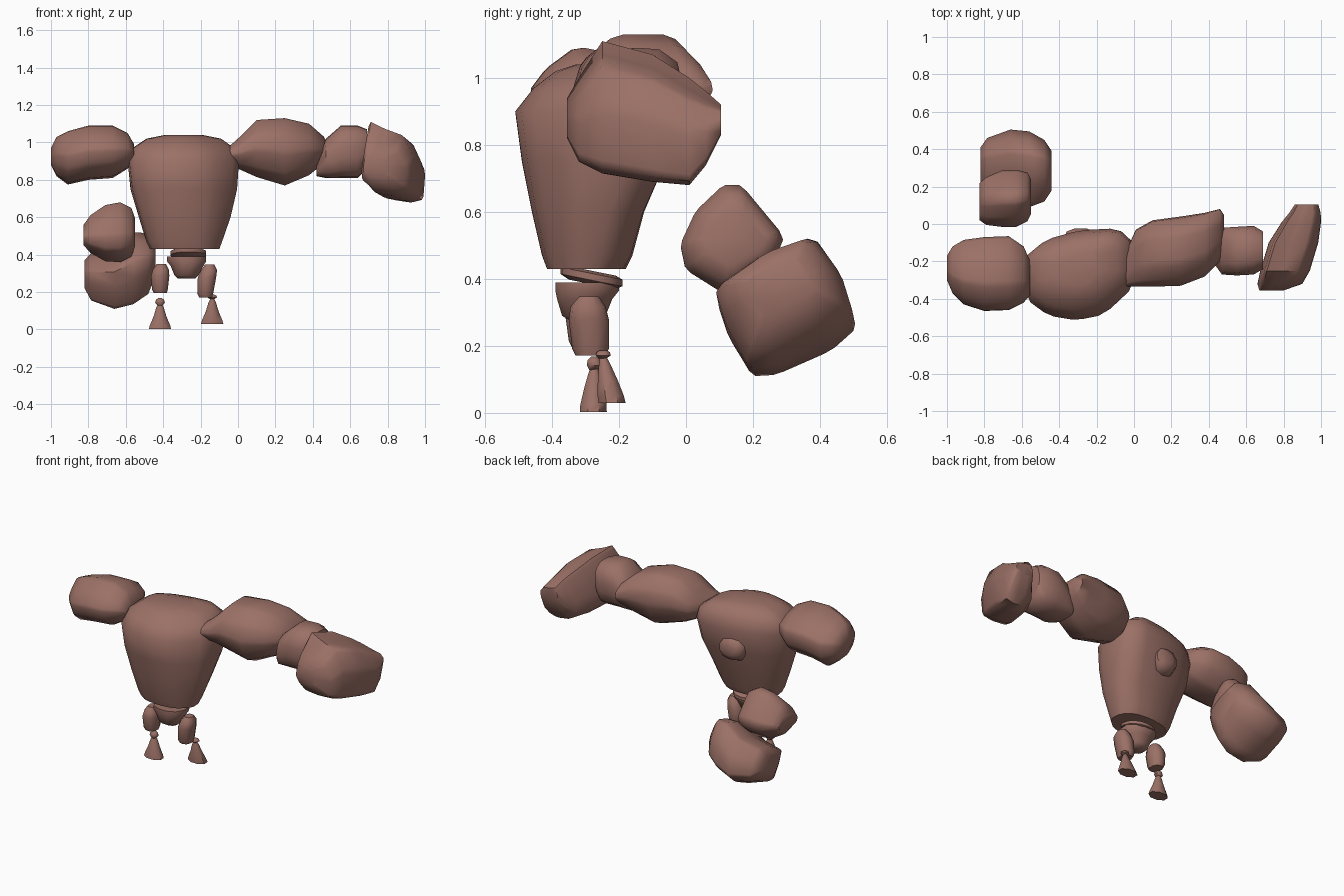
import bpy, bmesh, math

clay = bpy.data.materials.new("reddish_brown_stone")
clay.diffuse_color = (0.33, 0.165, 0.135, 1)

AXES = {"x": lambda t, u, v: (t, u, v),
        "y": lambda t, u, v: (u, t, v),
        "z": lambda t, u, v: (u, v, t)}


def rounded(sides=14, power=3.0):
    """Superellipse outline."""
    pts = []
    for i in range(sides):
        a = 2 * math.pi * (i + 0.5) / sides
        c, s = math.cos(a), math.sin(a)
        r = (abs(c) ** power + abs(s) ** power) ** (-1 / power)
        pts.append((r * c, r * s))
    return pts


def soften(poly, k=0.2):
    """Cut each corner of an outline once."""
    out = []
    for i, (x, y) in enumerate(poly):
        for px, py in (poly[i - 1], poly[(i + 1) % len(poly)]):
            out.append((x + (px - x) * k, y + (py - y) * k))
    return out


def fit(outline):
    """Scale an outline to the unit square."""
    us, vs = [p[0] for p in outline], [p[1] for p in outline]
    return [((u - min(us)) / (max(us) - min(us)), (v - min(vs)) / (max(vs) - min(vs)))
            for u, v in outline]


def loft(name, axis, rings, outline=None, end_outline=None):
    """Rings are (position, low u, high u, low v, high v) along an axis."""
    first = fit(outline or rounded())
    last = fit(end_outline) if end_outline else first
    n = len(first)
    bm = bmesh.new()
    loops = []
    for k, (t, u0, u1, v0, v1) in enumerate(rings):
        f = k / (len(rings) - 1)
        shape = fit([(a[0] + (b[0] - a[0]) * f, a[1] + (b[1] - a[1]) * f)
                     for a, b in zip(first, last)])
        loops.append([bm.verts.new(AXES[axis](t, u0 + (u1 - u0) * u, v0 + (v1 - v0) * v))
                      for u, v in shape])
    for a, b in zip(loops, loops[1:]):
        for i in range(n):
            j = (i + 1) % n
            bm.faces.new((a[i], a[j], b[j], b[i]))
    bm.faces.new(loops[0])
    bm.faces.new(loops[-1])
    bmesh.ops.recalc_face_normals(bm, faces=bm.faces[:])
    me = bpy.data.meshes.new(name)
    bm.to_mesh(me)
    bm.free()
    me.materials.append(clay)
    ob = bpy.data.objects.new(name, me)
    bpy.context.collection.objects.link(ob)
    bpy.ops.object.select_all(action="DESELECT")
    ob.select_set(True)
    bpy.context.view_layer.objects.active = ob
    bpy.ops.object.shade_smooth_by_angle(angle=math.radians(50))
    return ob


# Torso: rounded at the hips, skewed and broad at the shoulders
hip_outline = soften([(-1, .25), (-.92, -.5), (-.55, -.9), (0, -1), (.55, -.88),
                      (.97, -.3), (.95, .4), (.6, .9), (0, 1), (-.65, .8)])
shoulder_outline = soften([(-1, .35), (-.97, -.6), (-.55, -.92), (-.1, -1.02), (.35, -.9),
                           (1, -.25), (1, .8), (.75, 1), (0, .85), (-.55, .65)])
loft("torso", "z", [
    (.43, -.47, -.10, -.415, -.18), (.47, -.49, -.085, -.43, -.16),
    (.60, -.53, -.04, -.46, -.125), (.75, -.575, -.005, -.49, -.06),
    (.90, -.59, .005, -.51, -.025), (.97, -.565, -.02, -.455, -.04),
    (1.02, -.49, -.09, -.39, -.08), (1.04, -.39, -.19, -.33, -.15)],
    hip_outline, shoulder_outline)

# Knob on the back
loft("back_knob", "y", [
    (-.16, -.375, -.21, .69, .86), (-.08, -.375, -.21, .69, .86),
    (-.04, -.36, -.215, .71, .84), (-.025, -.32, -.25, .74, .80)], rounded(10, 2.5))

# Arm stump on the -x side
loft("left_upper_arm", "x", [
    (-1.0, -.30, -.17, .88, .97), (-.97, -.37, -.12, .82, 1.03),
    (-.91, -.43, -.085, .775, 1.06), (-.80, -.465, -.07, .80, 1.09),
    (-.67, -.46, -.065, .81, 1.09), (-.59, -.42, -.12, .86, 1.05),
    (-.555, -.38, -.20, .91, .99)],
    soften([(-1, .1), (-.75, .55), (-.3, 1), (.4, .8), (1, .3), (.9, -.45),
            (.45, -1), (-.4, -.9), (-.85, -.45)], .15))

# Outstretched arm on the +x side
loft("right_upper_arm", "x", [
    (-.07, -.33, -.26, .90, .95), (-.04, -.335, -.14, .88, .985), (.01, -.335, -.03, .855, 1.03),
    (.10, -.335, .02, .815, 1.12), (.25, -.33, .04, .77, 1.13),
    (.38, -.28, .06, .825, 1.10), (.46, -.20, .08, .89, 1.03),
    (.48, -.12, .05, .93, .99)],
    soften([(-1, 0), (-.85, .55), (-.35, 1), (.55, 1), (.95, .5), (1, 0),
            (.7, -.7), (0, -1), (-.7, -.7)], .15))
loft("right_elbow", "x", [
    (.42, -.20, -.05, .82, .88), (.47, -.27, -.02, .81, 1.02),
    (.55, -.275, -.015, .81, 1.09), (.64, -.27, -.01, .81, 1.09),
    (.69, -.24, -.04, .86, 1.07)])
loft("right_fist", "y", [
    (-.355, .67, .80, .82, .94), (-.32, .66, .90, .75, 1.0),
    (-.25, .675, .94, .715, 1.11), (-.10, .72, .985, .69, 1.07),
    (.01, .79, 1.0, .68, 1.0), (.06, .83, .998, .74, .96),
    (.105, .86, .985, .83, .92)],
    soften([(-1, -.2), (-.8, 1), (-.2, .8), (.6, .6), (1, 0), (.9, -.9),
            (.3, -1), (-.55, -.92), (-.95, -.6)], .12))

# Detached forearm and hand behind the body
loft("loose_forearm", "x", [
    (-.82, .19, .41, .22, .37), (-.785, .13, .46, .155, .41),
    (-.66, .10, .505, .11, .45), (-.56, .09, .495, .135, .52),
    (-.48, .12, .45, .19, .515), (-.44, .18, .39, .29, .46)],
    soften([(.1, .36), (.13, .25), (.2, .11), (.27, .115), (.43, .2),
            (.505, .28), (.47, .4), (.39, .52), (.25, .47)], .13))
loft("loose_hand", "x", [
    (-.825, .02, .22, .45, .56), (-.79, -.005, .25, .41, .61),
    (-.71, -.015, .285, .365, .665), (-.63, -.015, .29, .36, .68),
    (-.57, .015, .275, .39, .65), (-.552, .05, .24, .44, .60)],
    soften([(-.015, .52), (.03, .61), (.11, .68), (.165, .68), (.29, .54),
            (.26, .47), (.12, .38), (0, .45)], .12))

# Waist disc, tilted down towards the back
waist = loft("waist", "z", [
    (.388, -.33, -.20, -.35, -.21), (.40, -.36, -.17, -.375, -.19),
    (.42, -.36, -.17, -.375, -.19), (.428, -.33, -.20, -.35, -.21)], rounded(14, 2.3))
for v in waist.data.vertices:
    v.co.z -= (v.co.y + .30) * .2

# Pelvis bowl
loft("pelvis", "z", [
    (.272, -.32, -.23, -.34, -.26), (.29, -.34, -.21, -.37, -.24),
    (.34, -.36, -.185, -.385, -.22), (.365, -.38, -.17, -.39, -.20),
    (.39, -.38, -.17, -.39, -.20)], rounded(12, 2.4))


# Legs: thigh, knee and flared foot whose ankle sits off its centre
def leg(side, x, y, top, low, foot_x, foot_y, foot_z, lean, ankle, knee):
    h = top - low
    loft(side + "_thigh", "z", [
        (low, x - .035 - lean, x + .035 - lean, y - .04, y + .05),
        (low + .02, x - .045 - lean, x + .04 - lean, y - .05, y + .06),
        (low + h * .6, x - .05, x + .048, y - .06, y + .06),
        (top - .03, x - .04 + lean, x + .045 + lean, y - .055, y + .05),
        (top, x - .02 + lean, x + .03 + lean, y - .03, y + .03)], rounded(10, 2.6))
    k = foot_z + .145
    ky = foot_y + ankle
    loft(side + "_knee", "z", [
        (k - knee, foot_x - .012, foot_x + .012, ky - .015, ky + .01),
        (k - knee * .3, foot_x - .026, foot_x + .026, ky - .022, ky + .022),
        (k + knee * .5, foot_x - .022, foot_x + .022, ky - .02, ky + .02),
        (k + knee, foot_x - .01, foot_x + .01, ky - .01, ky + .01)], rounded(8, 2))
    rings = []
    for f, w, d in ((0, .06, .046), (.15, .054, .045), (.5, .034, .034),
                    (.85, .02, .02), (1, .01, .012)):
        c = foot_y + ankle * f
        rings.append((foot_z + .135 * f, foot_x - w, foot_x + w, c - d * .85, c + d * .9))
    loft(side + "_foot", "z", rings, rounded(8, 2.6))


leg("left", -.415, -.30, .35, .195, -.417, -.278, .003, 0, .004, .02)
leg("right", -.165, -.29, .347, .172, -.138, -.222, .03, .008, -.025, .012)
